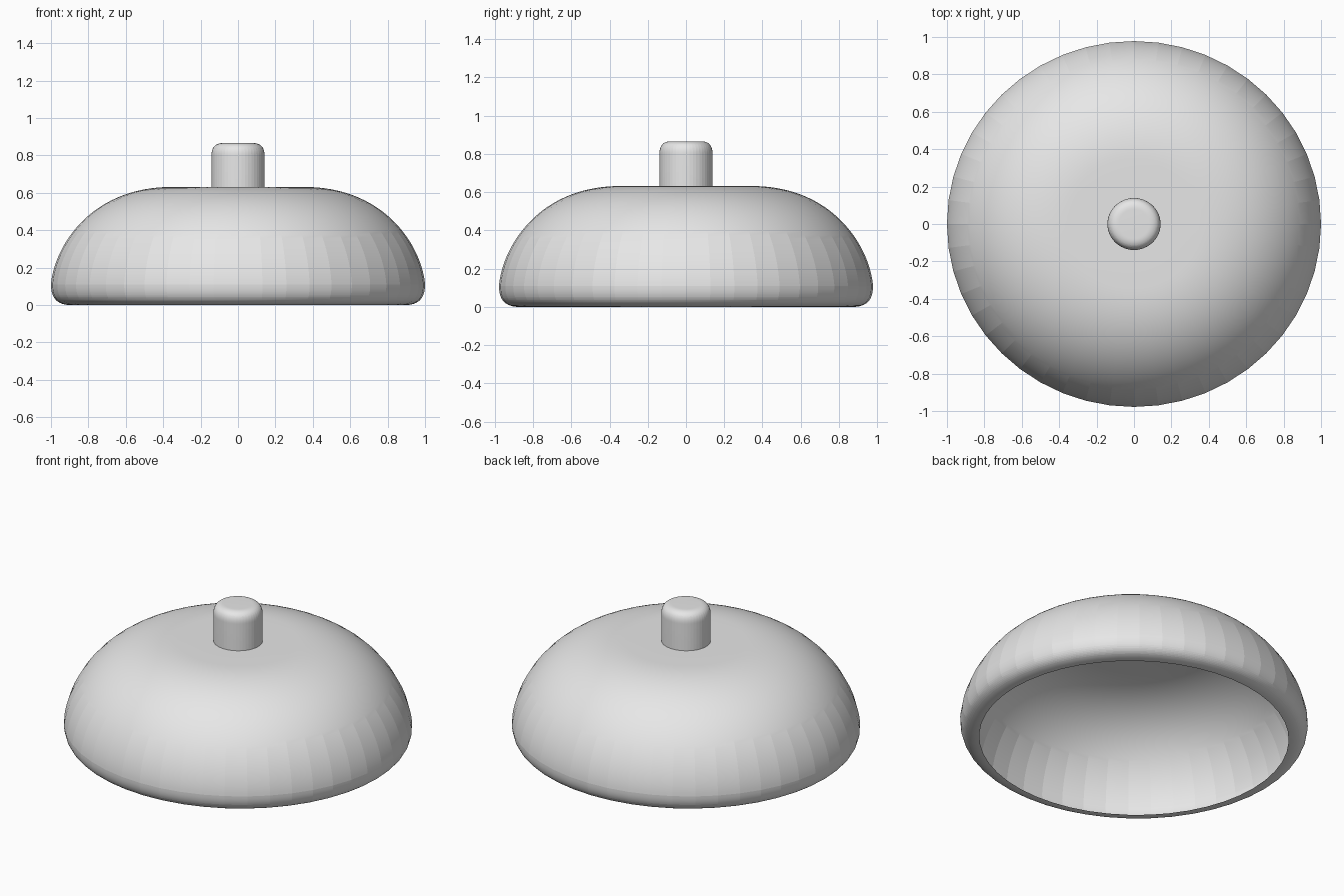
import bpy, bmesh, math
from mathutils import Vector
from mathutils.geometry import interpolate_bezier

if "Cube" in bpy.data.objects:
    bpy.data.objects.remove(bpy.data.objects["Cube"])

SIDES = 48
DEPTH = 0.978  # the body is slightly narrower front to back

grey = bpy.data.materials.new("plain_grey")
grey.use_nodes = True
grey.diffuse_color = (0.8, 0.8, 0.8, 1)
grey.node_tree.nodes["Principled BSDF"].inputs["Base Color"].default_value = (0.8, 0.8, 0.8, 1)


def bezier(a, b, c, d, count):
    pts = interpolate_bezier(*[Vector((p[0], p[1], 0)) for p in (a, b, c, d)], count)
    return [(p.x, p.y) for p in pts]


def lathe(name, profile):
    """Revolve a (radius, height) profile, running bottom to top, and close its top."""
    bm = bmesh.new()
    rings = []
    for r, z in profile:
        ring = []
        for i in range(SIDES):
            a = math.tau * i / SIDES
            ring.append(bm.verts.new((r * math.cos(a), r * DEPTH * math.sin(a), z)))
        rings.append(ring)
    pole = bm.verts.new((0, 0, profile[-1][1]))
    for i in range(SIDES):
        j = (i + 1) % SIDES
        for low, high in zip(rings, rings[1:]):
            bm.faces.new((low[i], low[j], high[j], high[i]))
        bm.faces.new((rings[-1][i], rings[-1][j], pole))
    mesh = bpy.data.meshes.new(name)
    bm.to_mesh(mesh)
    bm.free()
    mesh.materials.append(grey)
    obj = bpy.data.objects.new(name, mesh)
    bpy.context.collection.objects.link(obj)
    bpy.ops.object.select_all(action='DESELECT')
    obj.select_set(True)
    bpy.context.view_layer.objects.active = obj
    # Smooth along the profile, faceted around the axis
    bpy.ops.object.shade_smooth_by_angle(angle=math.radians(6))
    return obj


# Hollow dome: rolled lower lip, then the curved wall up to the flat crown
lip = bezier((0.89, 0), (0.96, 0), (1, 0.03), (1, 0.11), 18)
wall = bezier((1, 0.11), (0.985, 0.3), (0.8, 0.632), (0.35, 0.632), 36)
lathe("dome", lip + wall[1:] + [(0.2, 0.632)])

# Round knob with a softened top edge
edge = bezier((0.142, 0.8), (0.142, 0.845), (0.12, 0.866), (0.08, 0.866), 18)
lathe("knob", [(0.142, 0.63)] + edge)
